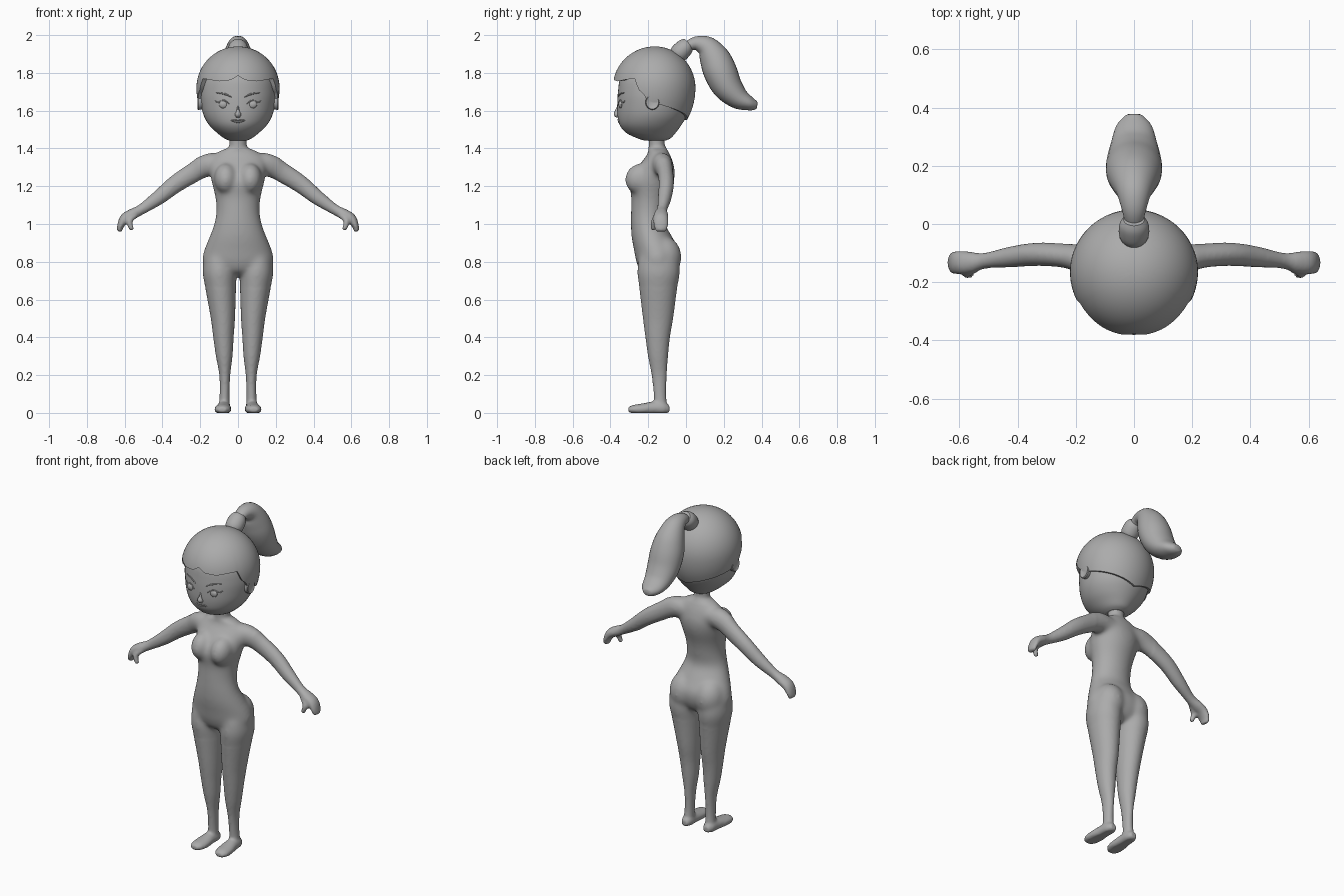
import bpy, bmesh, math
from mathutils import Vector, Matrix

if "Cube" in bpy.data.objects:
    bpy.data.objects.remove(bpy.data.objects["Cube"])

grey = bpy.data.materials.new("plain_grey")
grey.diffuse_color = (0.41, 0.41, 0.41, 1)
grey.use_nodes = True
grey.node_tree.nodes["Principled BSDF"].inputs["Base Color"].default_value = grey.diffuse_color


def finish(bm, name, angle=40):
    bmesh.ops.recalc_face_normals(bm, faces=bm.faces)
    mesh = bpy.data.meshes.new(name)
    bm.to_mesh(mesh)
    bm.free()
    mesh.materials.append(grey)
    ob = bpy.data.objects.new(name, mesh)
    bpy.context.collection.objects.link(ob)
    bpy.ops.object.select_all(action='DESELECT')
    ob.select_set(True)
    bpy.context.view_layer.objects.active = ob
    bpy.ops.object.shade_smooth_by_angle(angle=math.radians(angle))
    return ob


def smooth_rows(rows, steps=4):
    """Catmull-Rom interpolation between rows of numbers."""
    out = []
    for i in range(len(rows) - 1):
        p = [rows[max(0, min(len(rows) - 1, i + k))] for k in (-1, 0, 1, 2)]
        for s in range(steps):
            t = s / steps
            out.append([b + .5 * t * (c - a + t * (2*a - 5*b + 4*c - d + t * (3*(b - c) + d - a)))
                        for a, b, c, d in zip(*p)])
    return out + [list(rows[-1])]


def loft(bm, rings, n=24):
    """Skin closed elliptical rings given as (centre, half axis, half axis)."""
    loops = []
    for c, u, v in rings:
        loop = []
        for i in range(n):
            a = math.tau * i / n
            p = c + u * math.cos(a) + v * math.sin(a)
            p.z = max(p.z, 0)
            loop.append(bm.verts.new(p))
        loops.append(loop)
    for a, b in zip(loops, loops[1:]):
        for i in range(n):
            bm.faces.new((a[i], a[(i+1) % n], b[(i+1) % n], b[i]))
    bm.faces.new(loops[0])
    bm.faces.new(loops[-1])


def stack(bm, rows, n=32):
    """Horizontal rings: z, cx, cy, rx, ry."""
    loft(bm, [(Vector((x, y, z)), Vector((rx, 0, 0)), Vector((0, ry, 0)))
              for z, x, y, rx, ry in smooth_rows(rows)], n)


def tube(bm, rows, side, n=24, steps=4):
    """Path rings: x, y, z, radius along side, radius across side."""
    rows = smooth_rows(rows, steps)
    pts = [Vector(r[:3]) for r in rows]
    rings = []
    for i, r in enumerate(rows):
        d = pts[min(i + 1, len(pts) - 1)] - pts[max(i - 1, 0)]
        s = Vector(side)
        s = (s - d * (s.dot(d) / d.dot(d))).normalized()
        rings.append((pts[i], s * r[3], d.normalized().cross(s) * r[4]))
    loft(bm, rings, n)


def ball(bm, c, r, n=24, tilt=0):
    bmesh.ops.create_uvsphere(bm, u_segments=n, v_segments=n // 2, radius=1,
                              matrix=Matrix.Translation(c) @ Matrix.Rotation(tilt, 4, 'X')
                              @ Matrix.Diagonal((*r, 1)))


# Body: torso, bust, arms, legs and feet fused into one smooth skin
bm = bmesh.new()
stack(bm, [(.725, 0, -.145, .05, .05), (.75, 0, -.15, .15, .09), (.80, 0, -.15, .188, .113),
           (.86, 0, -.155, .18, .12), (.93, 0, -.18, .152, .108), (1.0, 0, -.2, .126, .092),
           (1.07, 0, -.197, .115, .094), (1.14, 0, -.19, .12, .1), (1.22, 0, -.182, .139, .117),
           (1.28, 0, -.165, .15, .106), (1.33, 0, -.152, .15, .082), (1.365, 0, -.145, .13, .062),
           (1.388, 0, -.148, .09, .052), (1.405, 0, -.152, .052, .046),
           (1.425, 0, -.155, .046, .042), (1.48, 0, -.155, .048, .046)])
for s in (-1, 1):
    ball(bm, (s * .065, -.243, 1.24), (.062, .078, .084), 24, math.radians(-38))
    ball(bm, (s * .085, -.118, .825), (.088, .095, .11))
    tube(bm, [(s * x, y, z, a, b) for x, y, z, a, b in (
        (.06, -.135, 1.315, .06, .05), (.15, -.125, 1.315, .055, .062), (.23, -.11, 1.275, .042, .053),
        (.33, -.104, 1.212, .040, .047), (.42, -.113, 1.14, .036, .039), (.51, -.126, 1.078, .027, .028),
        (.56, -.132, 1.052, .037, .029), (.60, -.133, 1.028, .04, .027),
        (.622, -.133, .99, .038, .018), (.628, -.133, .96, .027, .013))], (0, 1, 0))
    tube(bm, [(s * .54, -.148, 1.05, .016, .016), (s * .575, -.168, 1.015, .017, .017),
              (s * .56, -.174, .968, .012, .012)], (0, 1, 0), 12)
    stack(bm, [(.82, s * .10, -.145, .08, .105), (.74, s * .098, -.145, .089, .113),
               (.65, s * .091, -.147, .08, .099), (.5, s * .08, -.148, .064, .08),
               (.4, s * .077, -.15, .054, .065), (.3, s * .073, -.148, .044, .053),
               (.2, s * .07, -.142, .029, .04), (.1, s * .071, -.138, .026, .033),
               (.03, s * .073, -.135, .03, .035)])
    foot = [(-.088, .02, .02, .02), (-.12, .025, .034, .036), (-.17, .025, .037, .036),
            (-.23, .02, .045, .03), (-.28, .018, .04, .024), (-.305, .017, .022, .014)]
    loft(bm, [(Vector((s * (.073 - (y + .1) * .05), y, z)), Vector((rx, 0, 0)), Vector((0, 0, rz)))
              for y, z, rx, rz in smooth_rows(foot)])
body = finish(bm, "body", 60)
rm = body.modifiers.new("fuse", 'REMESH')
rm.mode, rm.voxel_size, rm.use_smooth_shade = 'VOXEL', .008, True
bpy.ops.object.modifier_apply(modifier="fuse")
# Blend the torso joins strongly, the thin limbs only lightly
group = body.vertex_groups.new(name="torso_area")
group.add([v.index for v in body.data.vertices
           if v.co.z > .66 and abs(v.co.x) < .21 and v.co.z < 1.38], 1, 'REPLACE')
for name, count, where in (("blend", 30, "torso_area"), ("soften", 4, "")):
    sm = body.modifiers.new(name, 'SMOOTH')
    sm.factor, sm.iterations, sm.vertex_group = .5, count, where

# Head
HEAD = [(1.443, 0, -.165, .05, .06), (1.455, 0, -.17, .075, .09), (1.48, 0, -.185, .108, .128),
        (1.52, 0, -.188, .15, .161), (1.57, 0, -.18, .18, .182), (1.63, 0, -.173, .195, .191),
        (1.70, 0, -.168, .2, .192), (1.78, 0, -.165, .185, .18), (1.86, 0, -.165, .12, .12)]
bm = bmesh.new()
stack(bm, HEAD, 48)
finish(bm, "head", 50)


def face_y(x, z):
    for a, b in zip(HEAD, HEAD[1:]):
        if a[0] <= z <= b[0]:
            t = (z - a[0]) / (b[0] - a[0])
            cy, rx, ry = (a[k] + t * (b[k] - a[k]) for k in (2, 3, 4))
            return cy - ry * math.sqrt(max(0, 1 - (x / rx) ** 2))


def strip(bm, pts, r):
    """Thin raised line lying on the face, tapered at its ends."""
    rows = [(x, face_y(x, z), z, r, r * (.4 if i in (0, len(pts) - 1) else 1))
            for i, (x, z) in enumerate(pts)]
    tube(bm, rows, (0, 1, 0), 8)


# Eyes, lashes, brows and ears
eyes, lashes, brows, ears = (bmesh.new() for _ in range(4))
for s in (-1, 1):
    ball(eyes, (s * .077, face_y(.077, 1.633) + .003, 1.633), (.024, .012, .021), 16)
    strip(lashes, [(s * .045, 1.635), (s * .075, 1.655), (s * .103, 1.643), (s * .122, 1.652)], .004)
    strip(brows, [(s * .035, 1.672), (s * .07, 1.688), (s * .115, 1.695)], .005)
    loft(ears, [(Vector((s * x, -.178, 1.645)), Vector((0, r, 0)), Vector((0, 0, r * 1.1)))
                for x, r in ((.17, .03), (.2, .036), (.21, .037), (.215, .033), (.211, .027))])
for bm, name in ((eyes, "eyes"), (lashes, "lashes"), (brows, "brows"), (ears, "ears")):
    finish(bm, name)

# Nose and lips
bm = bmesh.new()
tube(bm, [(0, -.358, 1.625, .004, .006), (0, -.364, 1.60, .008, .011),
          (0, -.366, 1.58, .017, .016), (0, -.358, 1.567, .011, .007)], (1, 0, 0), 12)
finish(bm, "nose")
bm = bmesh.new()
strip(bm, [(-.037, 1.548), (-.012, 1.553), (0, 1.551), (.012, 1.553), (.037, 1.548)], .005)
strip(bm, [(-.03, 1.545), (0, 1.54), (.03, 1.545)], .006)
finish(bm, "lips")

# Hair cap with a hairline that follows the angle around the head (0 = front)
LINE = [(0, 1.785), (10, 1.762), (28, 1.755), (45, 1.765), (62, 1.77), (65, 1.715),
        (74, 1.69), (82, 1.63), (95, 1.635), (180, 1.55)]


def hairline(deg):
    for (a, za), (b, zb) in zip(LINE, LINE[1:]):
        if a <= deg <= b:
            return za + (zb - za) * (deg - a) / (b - a)


bm = bmesh.new()
N, ROWS = 96, 18
pole = bm.verts.new((0, -.165, 1.94))
cols = []
for i in range(N):
    a = math.tau * i / N
    deg = math.degrees(min(a, math.tau - a))
    z = hairline(deg)
    end = math.acos((z - 1.72) / (.22 if z > 1.72 else .277))
    front = .215 + .008 * max(0, math.cos(a))
    col = []
    for k in range(1, ROWS + 1):
        p = end * k / ROWS
        h = (.22 if p < math.pi / 2 else .277) * math.cos(p)
        col.append(bm.verts.new((.22 * math.sin(p) * math.sin(a),
                                 -.165 - front * math.sin(p) * math.cos(a), 1.72 + h)))
    x, y, z = col[-1].co
    col.append(bm.verts.new((x * .84, -.165 + (y + .165) * .84, z + .004)))
    cols.append(col)
for i in range(N):
    a, b = cols[i], cols[(i + 1) % N]
    bm.faces.new((pole, a[0], b[0]))
    for k in range(ROWS):
        bm.faces.new((a[k], a[k+1], b[k+1], b[k]))
finish(bm, "hair_cap", 45)

# Hair tie and ponytail
bm = bmesh.new()
tube(bm, [(0, -.05, 1.89, .044, .044), (0, -.033, 1.908, .052, .05),
          (0, -.003, 1.938, .05, .046), (0, .016, 1.955, .036, .034)], (1, 0, 0))
finish(bm, "hair_tie", 50)
bm = bmesh.new()
tube(bm, [(0, .0, 1.935, .03, .025), (0, .05, 1.956, .042, .036), (0, .108, 1.938, .06, .058),
          (0, .15, 1.88, .082, .08), (0, .18, 1.81, .096, .088), (0, .218, 1.73, .094, .08),
          (0, .275, 1.668, .08, .06), (0, .335, 1.638, .062, .038), (0, .368, 1.628, .035, .024),
          (0, .377, 1.626, .02, .012)], (1, 0, 0), 28)
finish(bm, "ponytail", 50)
